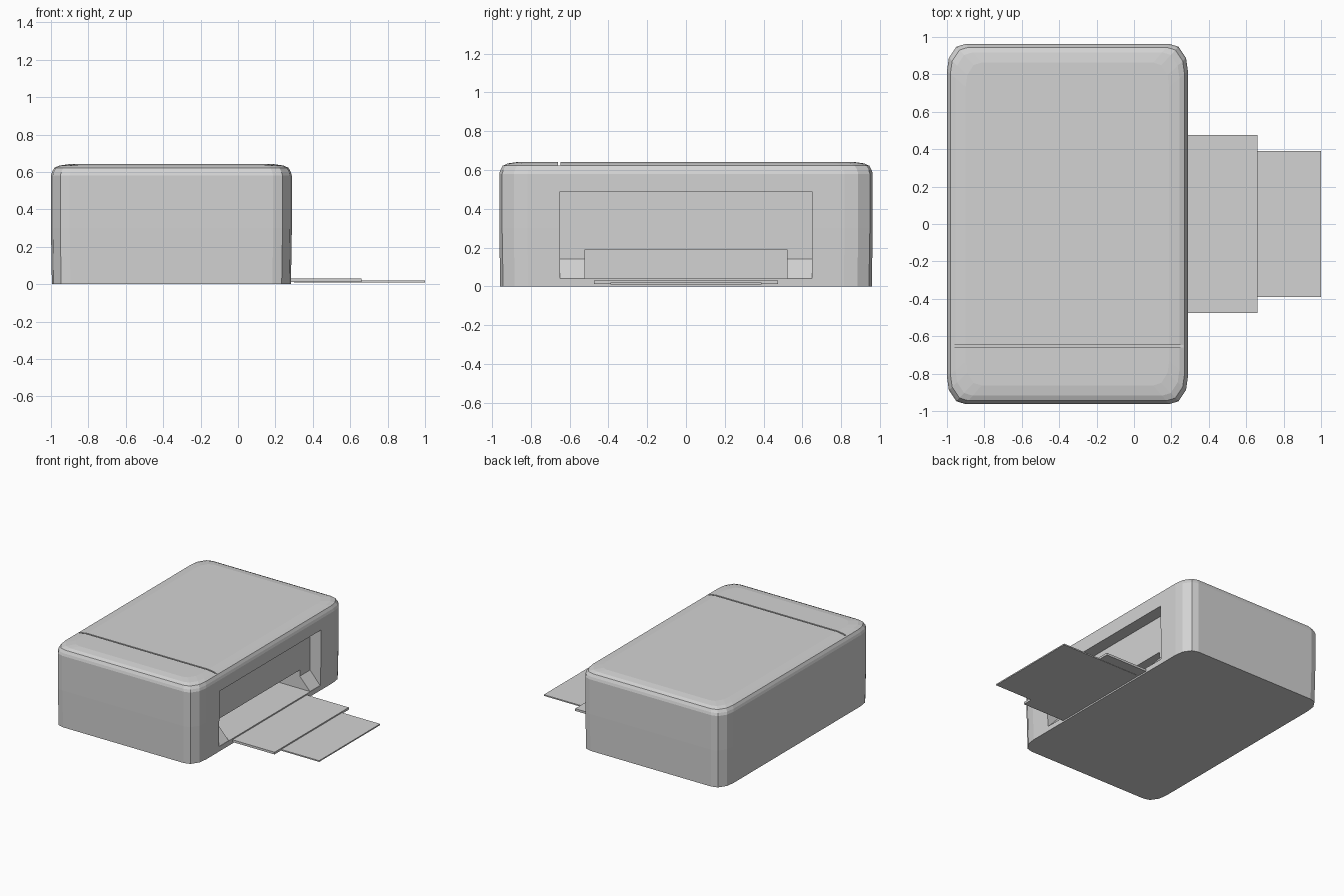
import bpy
import bmesh

cube = bpy.data.objects.get("Cube")
if cube:
    bpy.data.objects.remove(cube, do_unlink=True)

grey = bpy.data.materials.new("light grey plastic")
grey.use_nodes = True
tone = (0.65, 0.65, 0.65, 1)
grey.diffuse_color = tone
grey.node_tree.nodes["Principled BSDF"].inputs["Base Color"].default_value = tone


def loft(name, rings):
    """Closed solid skinned through rings of equal point count."""
    bm = bmesh.new()
    loops = [[bm.verts.new(p) for p in ring] for ring in rings]
    for low, high in zip(loops, loops[1:]):
        for i in range(len(low)):
            j = (i + 1) % len(low)
            bm.faces.new((low[i], low[j], high[j], high[i]))
    bm.faces.new(loops[0][::-1])
    bm.faces.new(loops[-1])
    bmesh.ops.recalc_face_normals(bm, faces=bm.faces)
    mesh = bpy.data.meshes.new(name)
    bm.to_mesh(mesh)
    bm.free()
    mesh.materials.append(grey)
    obj = bpy.data.objects.new(name, mesh)
    bpy.context.collection.objects.link(obj)
    return obj


def prism(name, profile, half_width):
    """Extrude an (x, z) profile symmetrically along y."""
    return loft(name, [[(x, y, z) for x, z in profile]
                       for y in (-half_width, half_width)])


def slab(name, x0, x1, half_width, z0, z1):
    return prism(name, [(x0, z0), (x1, z0), (x1, z1), (x0, z1)], half_width)


# Body: rounded rectangle narrowing in steps towards the top
CX, HX, HY = -0.356, 0.644, 0.963
CORNER = [(0, 0.145), (0.01, 0.075), (0.05, 0.015), (0.1, 0)]


def outline(inset, z):
    sx, sy = (HX - inset) / HX, (HY - inset) / HY
    points = []
    for qx, qy in ((1, 1), (-1, 1), (-1, -1), (1, -1)):
        arc = [(qx * (HX - a), qy * (HY - b)) for a, b in CORNER]
        points += arc if qx * qy > 0 else arc[::-1]
    return [(CX + x * sx, y * sy, z) for x, y in points]


levels = [(0.005, 0), (0, 0.3), (0, 0.58), (0.006, 0.6),
          (0.018, 0.622), (0.045, 0.634), (0.1, 0.642)]
body = loft("printer_body", [outline(i, z) for i, z in levels])

# Cutters: paper recess with sloped foot, deep output slot, lid seam
recess = prism("recess_cutter", [(0.4, 0.04), (0.28, 0.04), (0.19, 0.14),
                                 (0.19, 0.49), (0.4, 0.49)], 0.65)
slot = slab("slot_cutter", -0.3, 0.4, 0.52, 0.04, 0.19)
seam = slab("seam_cutter", -1.1, 0.4, 0.006, 0.624, 0.7)
seam.location.y = -0.653
for cutter in (recess, slot, seam):
    cutter.hide_render = True
    cutter.hide_viewport = True
    cut = body.modifiers.new(cutter.name, "BOOLEAN")
    cut.operation = "DIFFERENCE"
    cut.solver = "EXACT"
    cut.object = cutter

# Bake the cuts so that the helpers can go
bpy.context.view_layer.update()
graph = bpy.context.evaluated_depsgraph_get()
baked = bpy.data.meshes.new_from_object(body.evaluated_get(graph))
body.modifiers.clear()
body.data = baked
for cutter in (recess, slot, seam):
    bpy.data.objects.remove(cutter, do_unlink=True)

# Output tray and its pull-out extension
slab("output_tray", 0.27, 0.66, 0.475, 0.012, 0.03)
slab("tray_extension", 0.3, 1.0, 0.39, 0.01, 0.02)
